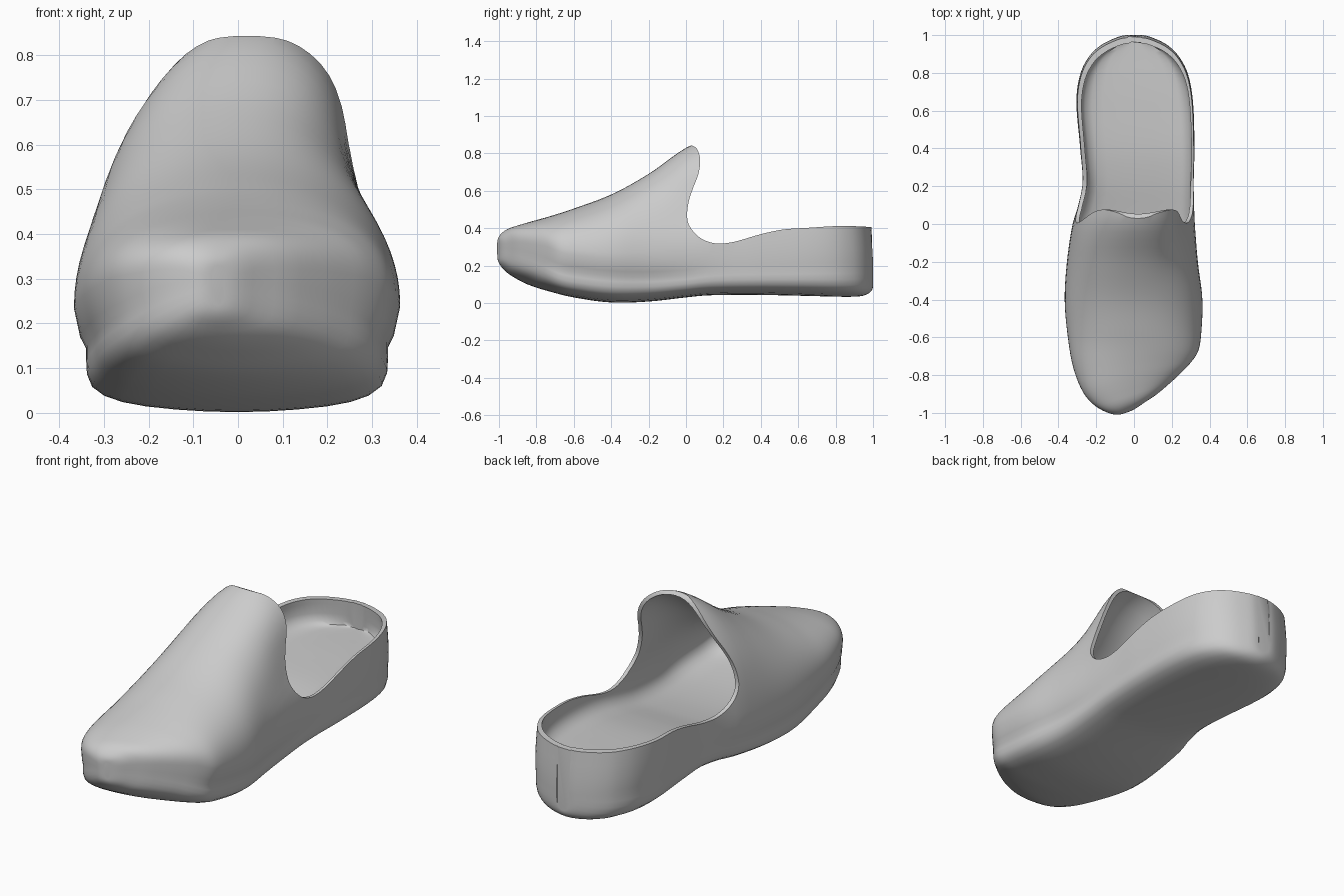
import bpy, bmesh, math
from mathutils import Vector

if "Cube" in bpy.data.objects:
    bpy.data.objects.remove(bpy.data.objects["Cube"])

# Stations along the shoe: y, left x, right x, underside z, welt z, top z, footbed z
STATIONS = [
    (-1.00, -0.06, -0.03, 0.240, 0.288, 0.330, 0.300),
    (-0.98, -0.120, 0.05, 0.195, 0.283, 0.372, 0.292),
    (-0.96, -0.150, 0.112, 0.172, 0.276, 0.390, 0.280),
    (-0.933, -0.183, 0.165, 0.150, 0.264, 0.404, 0.266),
    (-0.896, -0.222, 0.220, 0.128, 0.246, 0.416, 0.250),
    (-0.83, -0.274, 0.283, 0.093, 0.218, 0.436, 0.225),
    (-0.72, -0.326, 0.333, 0.058, 0.188, 0.467, 0.198),
    (-0.60, -0.350, 0.354, 0.030, 0.168, 0.505, 0.180),
    (-0.40, -0.367, 0.362, 0.003, 0.145, 0.580, 0.165),
    (-0.20, -0.355, 0.338, 0.008, 0.140, 0.690, 0.168),
    (0.00, -0.325, 0.322, 0.030, 0.150, 0.830, 0.190),
    (0.10, -0.295, 0.318, 0.040, 0.165, 0.865, 0.210),
    (0.22, -0.272, 0.316, 0.043, 0.175, 0.88, 0.235),
    (0.40, -0.285, 0.320, 0.043, 0.180, 0.88, 0.260),
    (0.65, -0.305, 0.312, 0.038, 0.185, 0.88, 0.272),
    (0.80, -0.283, 0.284, 0.034, 0.188, 0.88, 0.275),
    (0.90, -0.230, 0.230, 0.034, 0.190, 0.88, 0.275),
    (0.95, -0.172, 0.175, 0.040, 0.190, 0.88, 0.275),
    (0.985, -0.100, 0.103, 0.058, 0.190, 0.88, 0.275),
    (1.00, -0.035, 0.038, 0.090, 0.190, 0.88, 0.275),
]
# Sole cross-section: share of half width, share of underside-to-welt height
SOLE = [(0, 0), (0.2, 0.01), (0.4, 0.04), (0.6, 0.09), (0.76, 0.16), (0.88, 0.26),
        (0.96, 0.40), (0.995, 0.6), (1, 0.8), (1, 1)]
ARCH = 18


def angle(y):
    return math.acos(max(-1, min(1, -y)))


def ease(v, lo, hi):
    t = min(1, max(0, (v - lo) / (hi - lo)))
    return t * t * (3 - 2 * t)


def sample(y):
    """Smooth interpolation between stations, even around the rounded ends."""
    t = angle(y)
    k = [angle(s[0]) for s in STATIONS]
    i = max(j for j in range(len(k) - 1) if k[j] <= t + 1e-9)
    h = k[i + 1] - k[i]
    u = (t - k[i]) / h

    def slope(j, c):
        a, b = max(j - 1, 0), min(j + 1, len(k) - 1)
        return (STATIONS[b][c] - STATIONS[a][c]) / (k[b] - k[a])
    return [(2*u**3 - 3*u**2 + 1) * STATIONS[i][c] + (u**3 - 2*u**2 + u) * h * slope(i, c)
            + (3*u**2 - 2*u**3) * STATIONS[i + 1][c] + (u**3 - u**2) * h * slope(i + 1, c)
            for c in range(1, 7)]


def arch(y, z0, z1, w):
    """Quarter superellipse from the widest point up to the crown, boxier at the toe."""
    e = 0.83 + 0.11 * ease(y, -1, -0.5)
    out = []
    for n in range(ARCH + 1):
        a = math.pi / 2 * n / ARCH
        out.append((w * max(math.cos(a), 0) ** e, z0 + (z1 - z0) * math.sin(a) ** e))
    out[-1] = (0, z1)
    return out


def outer_section(y):
    xl, xr, zb, zg, zt, _ = sample(y)
    w = (xr - xl) / 2
    g = 0.975 - 0.05 * ease(y, -0.95, -0.6) + 0.055 * ease(y, -0.2, 0.25)
    half = [(w * g * a, zb + (zg - zb) * b) for a, b in SOLE]
    zw = zg + min(0.09, 0.4 * (zt - zg))
    half += [(w * (g + 1.0) / 2, zg + 0.3 * (zw - zg))]
    return (xl + xr) / 2, half + arch(y, zw, zt, w)


def inner_section(y):
    xl, xr, zb, zg, zt, zf = sample(y)
    w = (xr - xl) / 2 * 0.935
    top = zt - 0.022
    zf = min(zf, top - 0.01)
    zw = zf + min(0.06, 0.4 * (top - zf))
    half = [(w * a, zf + (zw - zf) * b) for a, b in
            [(0, 0), (0.3, 0.01), (0.6, 0.04), (0.8, 0.12), (0.93, 0.4)]]
    return (xl + xr) / 2 + 0.005 * ease(y, 0, 0.3), half + arch(y, zw, top, w)


def warp(s, x, y, z):
    """Skew the toe sideways, lean and pinch the instep, and lean the heel."""
    y += 0.33 * (1 - ease(s, -0.96, -0.6)) * (x + 0.045)
    y -= 0.018 * ease(s, 0.6, 1) * ease(z, 0.2, 0.5)
    near = math.exp(-(s / 0.22) ** 2)
    lift = ease(z, 0.3, 0.5)
    if x > 0:
        x -= 0.025 * near * lift * (1 - ease(z, 0.55, 0.8)) * ease(x, 0.05, 0.2)
    x += 0.018 * near * ease(z, 0.5, 0.85)
    return x, y, z


def make_object(name, bm):
    bmesh.ops.recalc_face_normals(bm, faces=bm.faces)
    me = bpy.data.meshes.new(name)
    bm.to_mesh(me)
    bm.free()
    ob = bpy.data.objects.new(name, me)
    bpy.context.collection.objects.link(ob)
    return ob


def loft(name, section, count, scale):
    bm = bmesh.new()
    rings = []
    for i in range(count + 1):
        y = -math.cos(math.pi * i / count)
        cx, half = section(y)
        pts = half + [(-x, z) for x, z in reversed(half[1:-1])]
        rings.append([bm.verts.new(warp(y, cx + x, y * scale, z)) for x, z in pts])
    for a, b in zip(rings, rings[1:]):
        for j in range(len(a)):
            k = (j + 1) % len(a)
            bm.faces.new((a[j], a[k], b[k], b[j]))
    bm.faces.new(rings[0])
    bm.faces.new(rings[-1])
    return make_object(name, bm)


def smooth_path(pts, steps=5):
    """Catmull-Rom curve through the points."""
    p = [Vector(q) for q in pts]
    p = [2 * p[0] - p[1]] + p + [2 * p[-1] - p[-2]]
    out = []
    for a, b, c, d in zip(p, p[1:], p[2:], p[3:]):
        for n in range(steps):
            t = n / steps
            out.append(0.5 * (2*b + (c - a)*t + (2*a - 5*b + 4*c - d)*t*t
                              + (3*b - a - 3*c + d)*t**3))
    return out + [p[-2]]


# Clog body and the hollow for the foot
clog = loft("clog_body", outer_section, 76, 1.0)
cavity = loft("foot_cavity", inner_section, 63, 0.97)

# Opening: side outline of the tongue, side dip and heel rim, swept across
rim = smooth_path([(-0.01, 0.87), (0.025, 0.846), (0.058, 0.825), (0.076, 0.765), (0.066, 0.69),
                   (0.036, 0.61), (0.014, 0.54), (0.006, 0.47), (0.015, 0.42), (0.05, 0.37),
                   (0.10, 0.335), (0.17, 0.318), (0.26, 0.328), (0.40, 0.368), (0.52, 0.393),
                   (0.65, 0.402), (0.85, 0.412), (1.1, 0.400)])
outline = [(q.x, q.y) for q in rim] + [(1.1, 1.2), (-0.01, 1.2)]
bm = bmesh.new()
sides = [[bm.verts.new((x, y, z)) for y, z in outline] for x in (-0.6, 0.6)]
for j in range(len(outline)):
    k = (j + 1) % len(outline)
    bm.faces.new((sides[0][j], sides[0][k], sides[1][k], sides[1][j]))
for s in sides:
    bm.faces.new(s)
opening = make_object("opening_cutter", bm)

# Hollow the body, then cut the opening
bpy.context.view_layer.objects.active = clog
clog.select_set(True)
for cutter in (cavity, opening):
    mod = clog.modifiers.new("cut", 'BOOLEAN')
    mod.operation = 'DIFFERENCE'
    mod.solver = 'EXACT'
    mod.object = cutter
    bpy.ops.object.modifier_apply(modifier=mod.name)
    bpy.data.objects.remove(cutter)

# Plain grey finish
grey = bpy.data.materials.new("light_grey")
grey.diffuse_color = (0.6, 0.6, 0.6, 1)
grey.use_nodes = True
grey.node_tree.nodes["Principled BSDF"].inputs["Base Color"].default_value = grey.diffuse_color
clog.data.materials.clear()
clog.data.materials.append(grey)
for p in clog.data.polygons:
    p.material_index = 0
bpy.ops.object.shade_smooth_by_angle(angle=math.radians(40))
